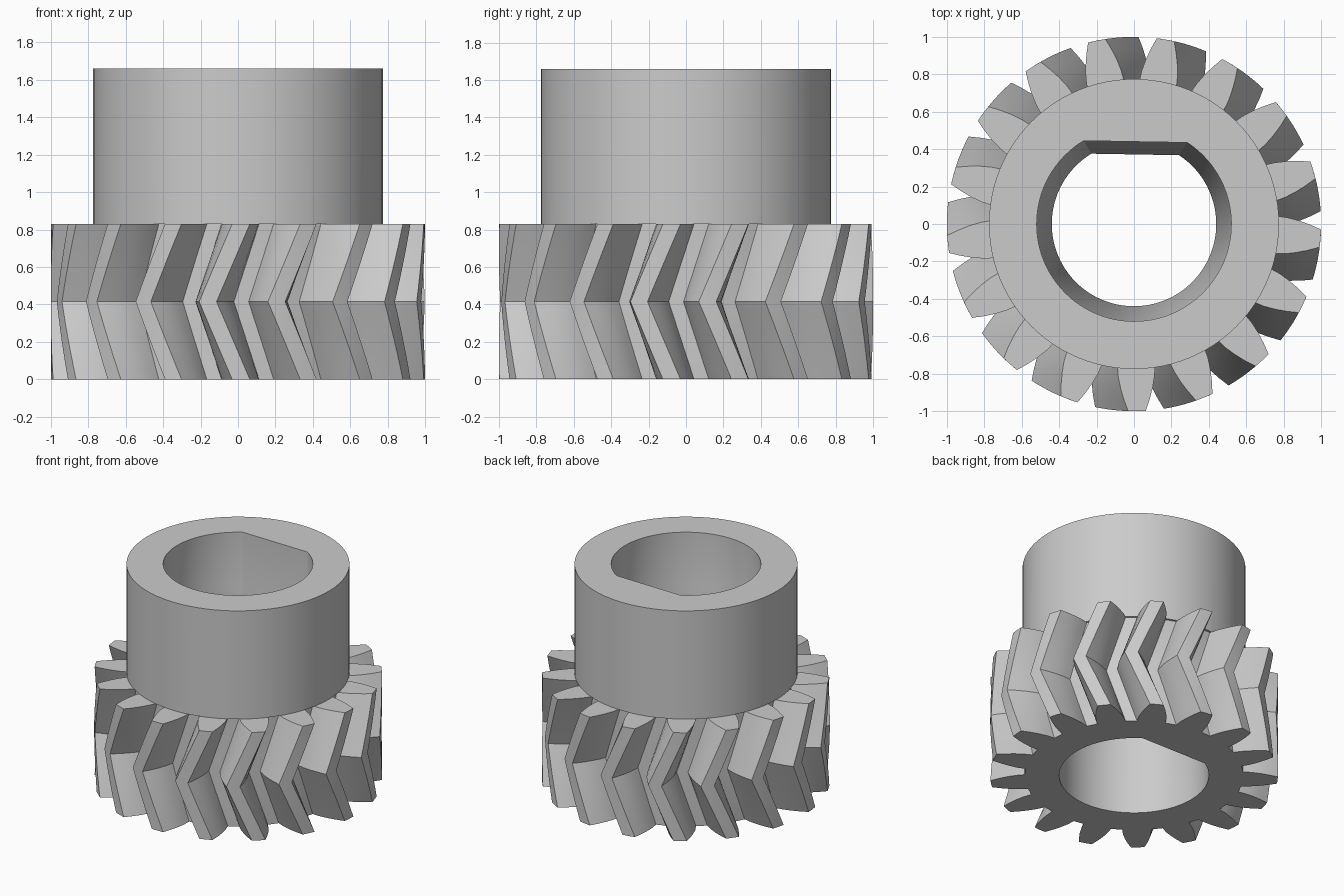
import bpy, bmesh
from math import sin, cos, radians, acos, pi

cube = bpy.data.objects.get("Cube")
if cube:
    bpy.data.objects.remove(cube, do_unlink=True)

TEETH = 17
GEAR_H, TOTAL_H = 0.83, 1.66
HUB_R, BORE_R, FLAT_Y = 0.775, 0.52, 0.44
MID_ANGLE, TWIST = radians(6.6), radians(10.2)
SLICES = 6

steel = bpy.data.materials.new("light_grey")
steel.use_nodes = True
grey = (0.6, 0.6, 0.6, 1)
steel.diffuse_color = grey
steel.node_tree.nodes["Principled BSDF"].inputs["Base Color"].default_value = grey


def polar(r, a):
    return r * cos(a), r * sin(a)


def loft(name, sections):
    """Closed solid through a stack of (z, outline) sections."""
    bm = bmesh.new()
    rings = [[bm.verts.new((x, y, z)) for x, y in pts] for z, pts in sections]
    n = len(rings[0])
    for low, high in zip(rings, rings[1:]):
        for i in range(n):
            j = (i + 1) % n
            bm.faces.new((low[i], low[j], high[j], high[i]))
    bm.faces.new(rings[0][::-1])
    bm.faces.new(rings[-1])
    mesh = bpy.data.meshes.new(name)
    bm.to_mesh(mesh)
    bm.free()
    obj = bpy.data.objects.new(name, mesh)
    bpy.context.collection.objects.link(obj)
    mesh.materials.append(steel)
    return obj


def combine(target, other, operation):
    mod = target.modifiers.new(operation.lower(), 'BOOLEAN')
    mod.operation, mod.object, mod.solver = operation, other, 'EXACT'
    bpy.context.view_layer.objects.active = target
    bpy.ops.object.modifier_apply(modifier=mod.name)
    bpy.data.objects.remove(other, do_unlink=True)


def gear_outline(turn):
    # Half of a tooth: radius and half angle in degrees, root to tip
    flank = [(0.76, 7.6), (0.82, 6.8), (0.88, 5.6), (0.94, 4.2), (1.0, 2.7)]
    tooth = [(r, -a) for r, a in flank] + [(1.0, 0)] + [(r, a) for r, a in flank[::-1]]
    return [polar(r, turn + k * 2 * pi / TEETH + radians(a))
            for k in range(TEETH) for r, a in tooth]


def bore_outline(scale):
    # Round hole with one flat on the back side
    half = acos(FLAT_Y / BORE_R)
    start, sweep, steps = radians(89) + half, 2 * pi - 2 * half, 80
    return [polar(BORE_R * scale, start + sweep * i / steps) for i in range(steps + 1)]


# Herringbone toothed wheel: the twist reverses at mid height
layers = []
for i in range(2 * SLICES + 1):
    t = i / (2 * SLICES)
    layers.append((GEAR_H * t, gear_outline(MID_ANGLE + TWIST * abs(2 * t - 1))))
gear = loft("herringbone_gear", layers)

# Hub on top
circle = [polar(HUB_R, 2 * pi * i / 96) for i in range(96)]
combine(gear, loft("hub", [(GEAR_H, circle), (TOTAL_H, circle)]), 'UNION')

# D-shaped bore, narrowing to a waist at mid height
waist = 0.845
bore = loft("bore_cutter", [(-0.1, bore_outline(1)), (GEAR_H / 2, bore_outline(1)),
                            (GEAR_H, bore_outline(waist)),
                            (GEAR_H * 1.5, bore_outline(1)), (TOTAL_H + 0.1, bore_outline(1))])
bore.hide_render = True
combine(gear, bore, 'DIFFERENCE')

# Smooth round walls, sharp tooth edges
bpy.ops.object.select_all(action='DESELECT')
gear.select_set(True)
bpy.context.view_layer.objects.active = gear
bpy.ops.object.shade_smooth_by_angle(angle=radians(25))
